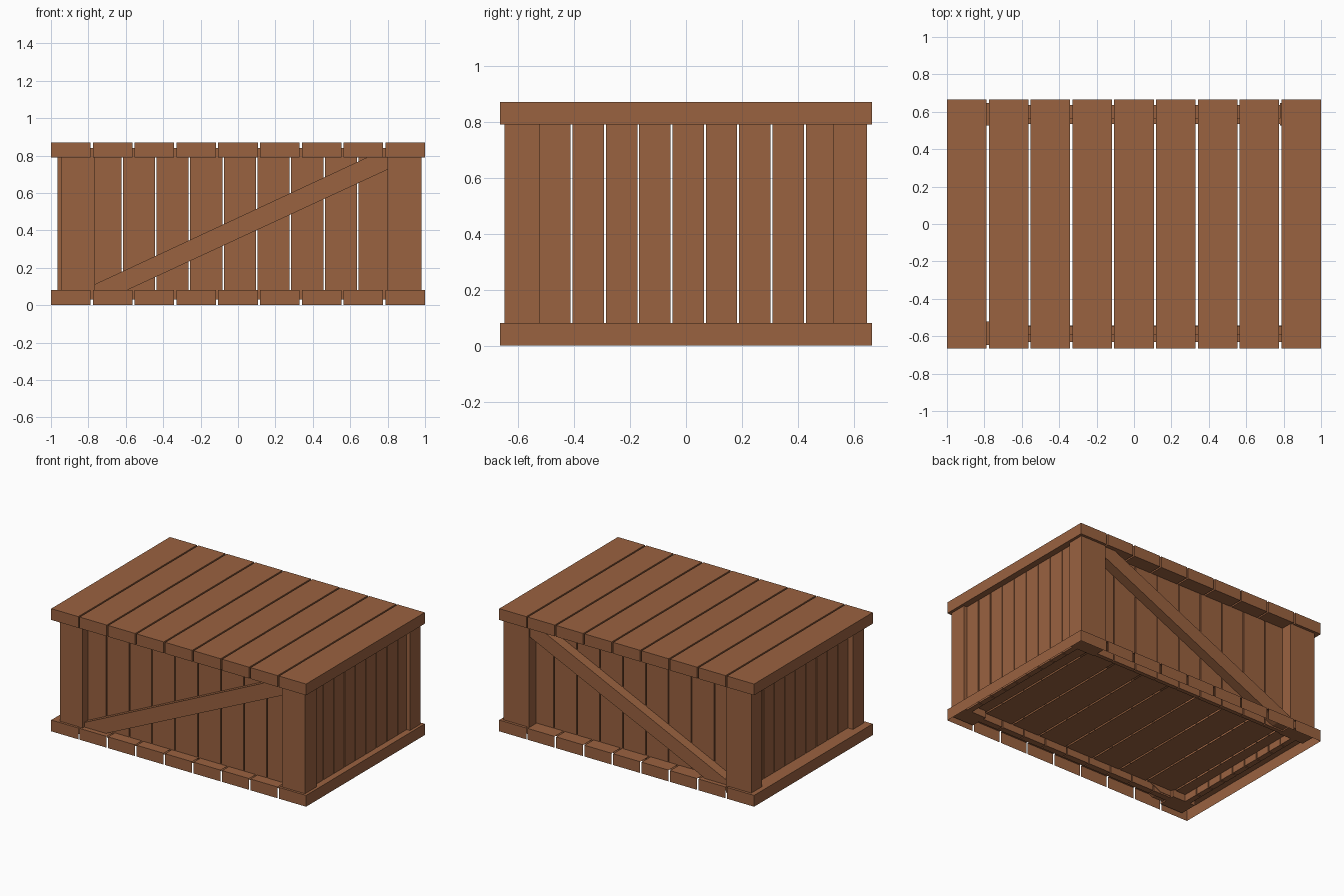
import bpy
import bmesh

cube = bpy.data.objects.get("Cube")
if cube:
    bpy.data.objects.remove(cube, do_unlink=True)

wood = bpy.data.materials.new("brown_wood")
wood.use_nodes = True
COLOUR = (0.323, 0.122, 0.051, 1)
wood.diffuse_color = COLOUR
wood.node_tree.nodes["Principled BSDF"].inputs["Base Color"].default_value = COLOUR

BOTTOM, TOP = 0.03, 0.84      # wall boards are tucked into floor and lid


def finish(name, bm):
    bmesh.ops.recalc_face_normals(bm, faces=bm.faces[:])
    mesh = bpy.data.meshes.new(name)
    bm.to_mesh(mesh)
    bm.free()
    mesh.materials.append(wood)
    obj = bpy.data.objects.new(name, mesh)
    bpy.context.collection.objects.link(obj)
    return obj


def add_box(bm, x, y, z):
    """Box from (low, high) ranges on each axis."""
    verts = bmesh.ops.create_cube(bm, size=1)["verts"]
    for v in verts:
        for axis, (low, high) in enumerate((x, y, z)):
            v.co[axis] = high if v.co[axis] > 0 else low
    return list({f for v in verts for f in v.link_faces})


def spread(count, middle, pitch, width):
    """Ranges of evenly spaced boards."""
    for i in range(count):
        c = middle + (i - (count - 1) / 2) * pitch
        yield c - width / 2, c + width / 2


# Lid: nine solid boards running front to back
PITCH, WIDTH, DEPTH = 2 / 9, 0.2122, 0.665
lid_scale = (2 - WIDTH) / 8
bm = bmesh.new()
for span in spread(9, 0, lid_scale, WIDTH):
    add_box(bm, span, (-DEPTH, DEPTH), (0.79, 0.87))
finish("lid_boards", bm)

# Floor: matching boards, hollow underneath, with lips at the outer edges only
bm = bmesh.new()
for span in spread(9, 0, lid_scale, WIDTH):
    faces = add_box(bm, span, (-DEPTH, DEPTH), (0, 0.08))
    hollow = []
    for f in faces:
        f.normal_update()
        inner_side = abs(f.normal.x) > 0.5 and abs(f.calc_center_median().x) < 0.99
        if f.normal.z < -0.5 or inner_side:
            hollow.append(f)
    bmesh.ops.delete(bm, geom=hollow, context="FACES")
floor = finish("floor_boards", bm)

# Front and back walls
for name, y in (("front_wall", (-0.59, -0.545)), ("back_wall", (0.535, 0.565))):
    bm = bmesh.new()
    for span in spread(9, 0.01, 0.18, 0.172):
        add_box(bm, span, y, (BOTTOM, TOP))
    finish(name, bm)

# Side walls
for name, x in (("left_wall", (0.915, 0.955)), ("right_wall", (-0.905, -0.865))):
    bm = bmesh.new()
    for span in spread(9, 0.008, 0.119, 0.112):
        add_box(bm, x, span, (BOTTOM, TOP))
    finish(name, bm)

# Corner posts
FRONT, BACK = (-0.648, -0.522), (0.527, 0.646)
for name, x, y in (("front_left_post", (0.80, 0.98), FRONT),
                   ("front_right_post", (-0.945, -0.765), FRONT),
                   ("back_left_post", (0.78, 0.98), BACK),
                   ("back_right_post", (-0.965, -0.765), BACK)):
    bm = bmesh.new()
    add_box(bm, x, y, (BOTTOM, TOP))
    finish(name, bm)

# Diagonal braces, fitted between the posts
OUTLINE = ((-0.765, 0.04), (-0.765, 0.112), (0.69, 0.79),
           (0.80, 0.79), (0.80, 0.725), (-0.68, 0.04))
for name, y0, y1 in (("front_brace", -0.63, -0.542), ("back_brace", 0.545, 0.635)):
    bm = bmesh.new()
    face = bm.faces.new([bm.verts.new((x, y0, z)) for x, z in OUTLINE])
    side = bmesh.ops.extrude_face_region(bm, geom=[face])["geom"]
    bmesh.ops.translate(bm, vec=(0, y1 - y0, 0),
                        verts=[v for v in side if isinstance(v, bmesh.types.BMVert)])
    finish(name, bm)
